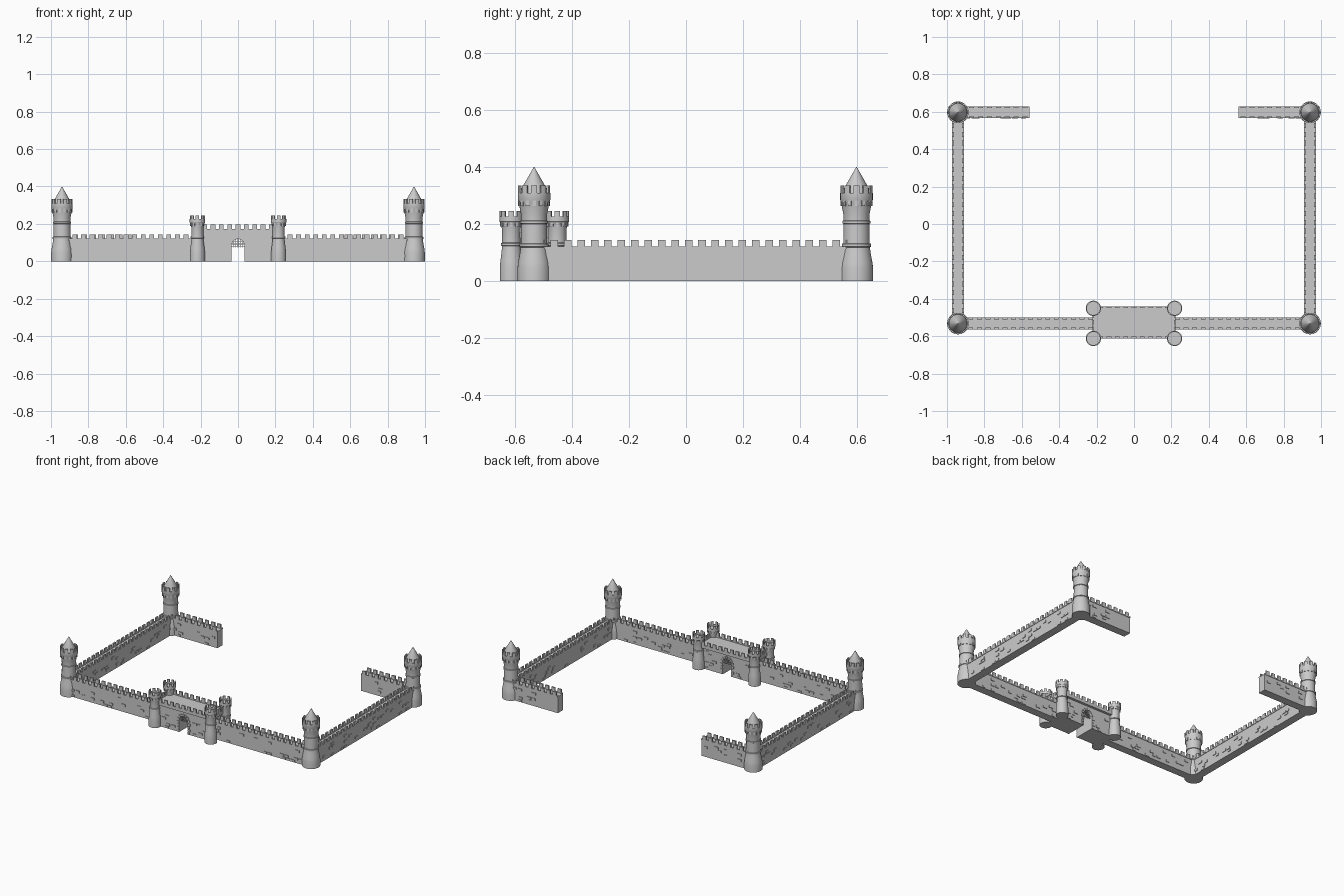
import bpy, bmesh, math, random
from mathutils import Matrix, Vector

if "Cube" in bpy.data.objects:
    bpy.data.objects.remove(bpy.data.objects["Cube"])

random.seed(4)
FY, BY, TX = -0.532, 0.597, 0.941   # front wall, back wall, side wall lines


def finish(name, bm, smooth=False):
    bmesh.ops.recalc_face_normals(bm, faces=bm.faces)
    me = bpy.data.meshes.new(name)
    bm.to_mesh(me)
    bm.free()
    ob = bpy.data.objects.new(name, me)
    bpy.context.collection.objects.link(ob)
    if smooth:
        bpy.ops.object.select_all(action='DESELECT')
        bpy.context.view_layer.objects.active = ob
        ob.select_set(True)
        bpy.ops.object.shade_smooth_by_angle(angle=math.radians(30))
    return ob


def box(bm, x0, x1, y0, y1, z0, z1, frame=Matrix()):
    m = Matrix.Translation(((x0 + x1) / 2, (y0 + y1) / 2, (z0 + z1) / 2))
    s = Matrix.Diagonal((x1 - x0, y1 - y0, z1 - z0, 1))
    bmesh.ops.create_cube(bm, size=1, matrix=frame @ m @ s)


def lathe(bm, c, profile, n=32):
    rings = []
    for r, z in profile:
        rings.append([bm.verts.new((c[0] + r * math.cos(2 * math.pi * i / n),
                                    c[1] + r * math.sin(2 * math.pi * i / n), z)) for i in range(n)])
    for a, b in zip(rings, rings[1:]):
        for i in range(n):
            j = (i + 1) % n
            bm.faces.new((a[i], a[j], b[j], b[i]))
    bm.faces.new(rings[0])
    bm.faces.new(rings[-1])


def ring_blocks(bm, c, r0, r1, z0, z1, n, fill, seg=3):
    """Evenly spaced curved blocks around a circle."""
    for k in range(n):
        cols = []
        for s in range(seg + 1):
            a = 2 * math.pi / n * (k + fill * (s / seg - 0.5))
            cols.append([bm.verts.new((c[0] + r * math.cos(a), c[1] + r * math.sin(a), z))
                         for r, z in ((r0, z0), (r1, z0), (r1, z1), (r0, z1))])
        for a, b in zip(cols, cols[1:]):
            for i in range(4):
                j = (i + 1) % 4
                bm.faces.new((a[i], a[j], b[j], b[i]))
        bm.faces.new(cols[0])
        bm.faces.new(cols[-1])


def merlons(bm, length, y0, y1, z0, z1, frame, pitch=0.047):
    n = round(length / pitch)
    p = length / n
    for i in range(n):
        box(bm, (i + 0.22) * p, (i + 0.78) * p, y0, y1, z0, z1, frame)


def bricks(bm, length, half, height, frame, density=26, skip=None):
    """Scattered raised stones on both faces, without overlaps."""
    for side in (-1, 1):
        used = set()
        for _ in range(int(length * density)):
            row = random.randrange(int(height / 0.019))
            col = random.randrange(max(1, int(length / 0.036)))
            x = col * 0.036 + (row % 2) * 0.012
            if (row, col) in used or x + 0.032 > length or (skip and skip[0] < x + 0.032 and x < skip[1]):
                continue
            used.add((row, col))
            w = random.uniform(0.024, 0.032)
            z = row * 0.019 + 0.003
            y = side * half
            box(bm, x, x + w, y - 0.004, y + 0.004, z, z + 0.015, frame)


def curtain_wall(name, a, b):
    a, b = Vector((*a, 0)), Vector((*b, 0))
    d = b - a
    L = d.length
    frame = Matrix.Translation(a) @ Matrix.Rotation(math.atan2(d.y, d.x), 4, 'Z')
    bm = bmesh.new()
    box(bm, 0, L, -0.028, 0.028, 0, 0.116, frame)
    for s in (-1, 1):
        y0, y1 = sorted((s * 0.022, s * 0.031))
        box(bm, 0, L, y0, y1, 0.112, 0.121, frame)
        merlons(bm, L, y0, y1, 0.119, 0.144, frame)
    bricks(bm, L, 0.028, 0.108, frame)
    finish(name, bm)


# Curtain walls
for s, side in ((-1, "left"), (1, "right")):
    curtain_wall("front_wall_" + side, (s * TX, FY), (s * 0.21, FY))
    curtain_wall("side_wall_" + side, (s * TX, FY), (s * TX, BY))
    curtain_wall("back_wall_" + side, (s * TX, BY), (s * 0.558, BY))

# Round corner towers with conical roofs
corner_profile = [(0.058, 0), (0.058, 0.045), (0.056, 0.065), (0.051, 0.09), (0.047, 0.118),
                  (0.051, 0.120), (0.051, 0.130), (0.046, 0.132), (0.045, 0.20), (0.049, 0.202),
                  (0.049, 0.210), (0.045, 0.212), (0.046, 0.235), (0.050, 0.255),
                  (0.053, 0.275), (0.057, 0.284), (0.057, 0.308), (0.050, 0.308), (0.050, 0.300)]
for sx, side in ((-1, "left"), (1, "right")):
    for y, end in ((FY, "front"), (BY, "back")):
        c = (sx * TX, y)
        bm = bmesh.new()
        lathe(bm, c, corner_profile)
        ring_blocks(bm, c, 0.050, 0.057, 0.306, 0.334, 10, 0.6)
        ring_blocks(bm, c, 0.042, 0.056, 0.262, 0.286, 14, 0.5, 1)
        finish(f"corner_tower_{end}_{side}", bm, True)
        bm = bmesh.new()
        lathe(bm, c, [(0.049, 0.300), (0.049, 0.315), (0.0005, 0.400)])
        finish(f"tower_roof_{end}_{side}", bm, True)

# Small gatehouse turrets
gate_profile = [(0.040, 0), (0.040, 0.045), (0.038, 0.07), (0.034, 0.10), (0.032, 0.122),
                (0.036, 0.124), (0.036, 0.132), (0.032, 0.134), (0.032, 0.180), (0.035, 0.192),
                (0.037, 0.203), (0.041, 0.208), (0.041, 0.226), (0.035, 0.226), (0.035, 0.216)]
for sx, side in ((-1, "left"), (1, "right")):
    for y, end in ((-0.612, "front"), (-0.451, "back")):
        c = (sx * 0.217, y)
        bm = bmesh.new()
        lathe(bm, c, gate_profile)
        ring_blocks(bm, c, 0.035, 0.041, 0.224, 0.245, 8, 0.6)
        ring_blocks(bm, c, 0.029, 0.039, 0.190, 0.209, 12, 0.5, 1)
        finish(f"gate_turret_{end}_{side}", bm, True)

# Gatehouse body with an arched passage
Y0, Y1, HW = -0.603, -0.457, 0.034
arch = [(HW * math.cos(math.pi * i / 12), 0.085 + HW * math.sin(math.pi * i / 12)) for i in range(13)]
outline = [(-0.215, 0), (-0.215, 0.155), (0.215, 0.155), (0.215, 0), (HW, 0)] + arch + [(-HW, 0)]
bm = bmesh.new()
face = bm.faces.new([bm.verts.new((x, Y0, z)) for x, z in outline])
ext = bmesh.ops.extrude_face_region(bm, geom=[face], use_keep_orig=True)
bmesh.ops.translate(bm, verts=[v for v in ext['geom'] if isinstance(v, bmesh.types.BMVert)],
                    vec=(0, Y1 - Y0, 0))
frame = Matrix.Translation((-0.18, (Y0 + Y1) / 2, 0))
bricks(bm, 0.36, (Y1 - Y0) / 2, 0.135, frame, 60, (0.125, 0.235))
finish("gatehouse", bm)

# Gatehouse roof ledge and battlements
bm = bmesh.new()
box(bm, -0.222, 0.222, -0.611, -0.440, 0.150, 0.164)
for y in (-0.611, -0.449):
    box(bm, -0.222, 0.222, y, y + 0.009, 0.162, 0.172)
    merlons(bm, 0.40, y, y + 0.009, 0.170, 0.197, Matrix.Translation((-0.2, 0, 0)), 0.045)
for x in (-0.222, 0.213):
    box(bm, x, x + 0.009, -0.611, -0.440, 0.162, 0.172)
    for k in range(3):
        y = -0.573 + k * 0.036
        box(bm, x, x + 0.009, y, y + 0.024, 0.170, 0.197)
finish("gatehouse_battlements", bm)

# Arch stones and raised portcullis at both gate mouths
bm = bmesh.new()
for y in (Y0, Y1):
    for k in range(7):
        a = math.pi * (k + 0.5) / 7
        m = Matrix.Translation((0, y, 0.085)) @ Matrix.Rotation(-a, 4, 'Y')
        box(bm, HW, HW + 0.015, -0.005, 0.005, -0.0075, 0.0075, m)
    for k in range(4):
        for s in (-1, 1):
            w = 0.018 if k % 2 else 0.012
            x0, x1 = sorted((s * HW, s * (HW + w)))
            box(bm, x0, x1, y - 0.004, y + 0.004, k * 0.02 + 0.002, k * 0.02 + 0.018)
finish("arch_stones", bm)

bm = bmesh.new()
for y in (Y0 + 0.015, Y1 - 0.015):
    for k in range(-2, 3):
        x = k * 0.0125
        box(bm, x - 0.002, x + 0.002, y - 0.002, y + 0.002, 0.073,
            0.085 + math.sqrt(HW ** 2 - x ** 2))
    for z in (0.081, 0.093, 0.105):
        h = math.sqrt(HW ** 2 - max(0, z - 0.085) ** 2)
        box(bm, -h, h, y - 0.002, y + 0.002, z - 0.002, z + 0.002)
finish("portcullis", bm)
